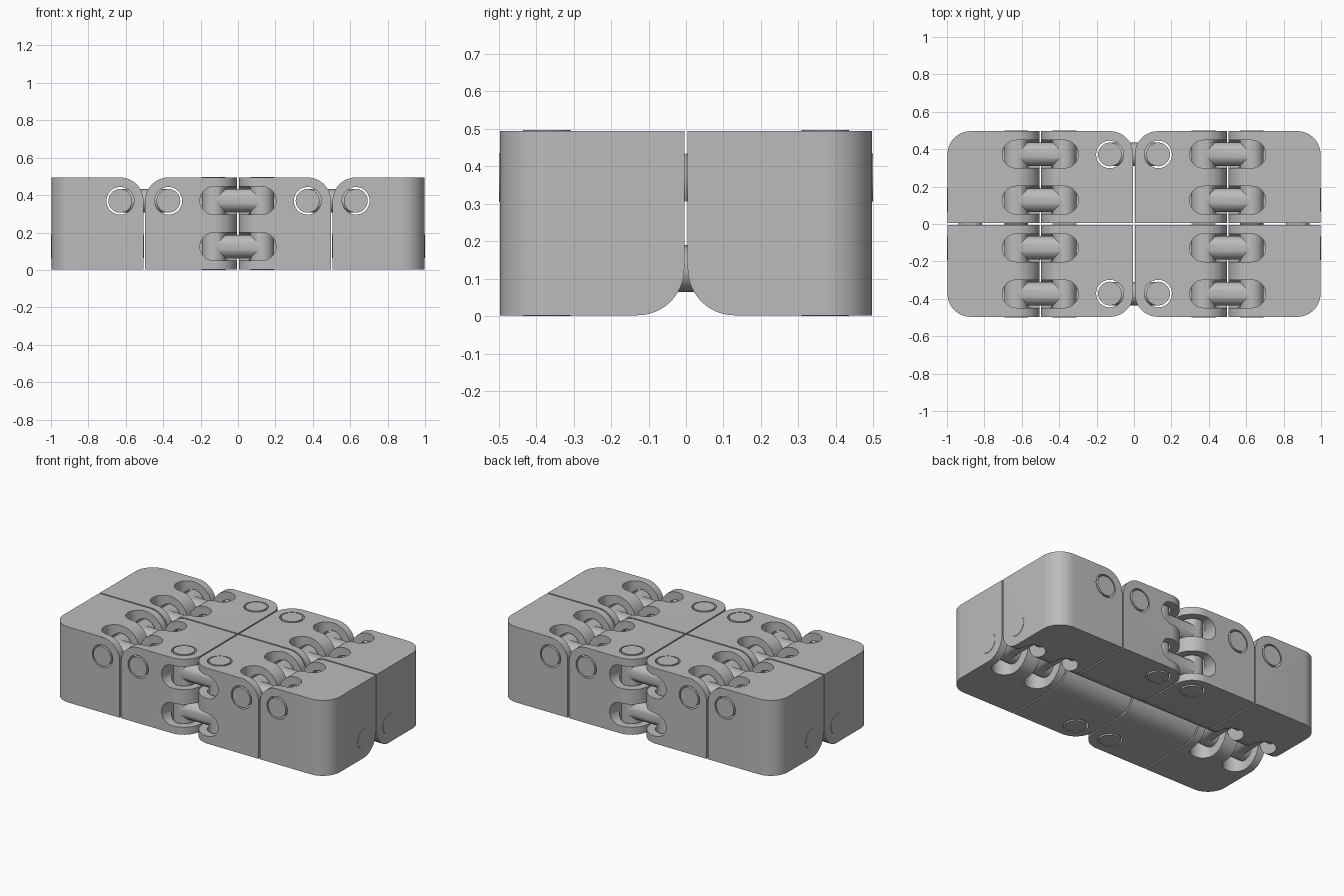
import bpy, bmesh, math
from mathutils import Matrix, Vector

if "Cube" in bpy.data.objects:
    bpy.data.objects.remove(bpy.data.objects["Cube"])

S, P = 0.492, 0.501        # block size and spacing
R = 0.1245                 # rounded edge radius = pin distance from the faces
D = (P - S) / 2 + R        # pin distance from the hinge plane
ZC = 0.248                 # block centre height
PIN_R, HOLE_R, SLOT_R = 0.0635, 0.0735, 0.0745
PIN_LEN = 0.497
LINKS = (-0.123, 0.123)    # link positions along a pin
X, Y, Z = Vector((1, 0, 0)), Vector((0, 1, 0)), Vector((0, 0, 1))

grey = bpy.data.materials.new("grey_plastic")
grey.diffuse_color = (0.5, 0.5, 0.5, 1)
grey.use_nodes = True
grey.node_tree.nodes["Principled BSDF"].inputs["Base Color"].default_value = grey.diffuse_color


def to_object(bm, name, matrix=Matrix()):
    bm.transform(matrix)
    bmesh.ops.recalc_face_normals(bm, faces=bm.faces)
    mesh = bpy.data.meshes.new(name)
    bm.to_mesh(mesh)
    bm.free()
    ob = bpy.data.objects.new(name, mesh)
    bpy.context.collection.objects.link(ob)
    return ob


def cylinder(name, radius, length, axis, centre, matrix):
    bm = bmesh.new()
    bmesh.ops.create_cone(bm, cap_ends=True, segments=40, radius1=radius,
                          radius2=radius, depth=length)
    rot = Z.rotation_difference(axis).to_matrix().to_4x4()
    return to_object(bm, name, matrix @ Matrix.Translation(centre) @ rot)


def swing_slot(side, offset, matrix):
    """Space swept by a link turning a quarter turn about its pin."""
    bm = bmesh.new()
    rings = []
    n, far = 20, 0.3
    for i in range(n + 1):
        a = math.pi * i / n
        t = offset + SLOT_R * math.cos(a)
        w = SLOT_R * math.sin(a)
        x0, x1 = side * (D + w), side * (D - far)
        rings.append([bm.verts.new(p) for p in
                      ((x0, t, -w), (x1, t, -w), (x1, t, far), (x0, t, far))])
    for r, q in zip(rings, rings[1:]):
        for k in range(4):
            bm.faces.new((r[k], r[(k + 1) % 4], q[(k + 1) % 4], q[k]))
    bm.faces.new(rings[0])
    bm.faces.new(rings[-1])
    return to_object(bm, "slot_cutter", matrix)


def combine(ob, others, operation):
    for other in others:
        mod = ob.modifiers.new("cut", 'BOOLEAN')
        mod.operation, mod.solver, mod.object = operation, 'EXACT', other
    bpy.context.view_layer.update()
    done = ob.evaluated_get(bpy.context.evaluated_depsgraph_get())
    mesh = bpy.data.meshes.new_from_object(done)
    ob.modifiers.clear()
    ob.data = mesh
    for other in others:
        bpy.data.objects.remove(other)


def finish(ob):
    ob.data.materials.clear()
    ob.data.materials.append(grey)
    bpy.ops.object.select_all(action='DESELECT')
    ob.select_set(True)
    bpy.context.view_layer.objects.active = ob
    bpy.ops.object.shade_smooth_by_angle(angle=math.radians(30))


# Hinges: origin between the two pins, pin axis, opening direction
hinges = []
for s in (-1, 1):
    for t in (-1, 1):
        hinges.append((Vector((s * P, t * P / 2, ZC + S / 2 - R)), Y, Z))
    hinges.append((Vector((0, s * (P / 2 + S / 2 - R), ZC)), Z, s * Y))
    hinges.append((Vector((s * 1.5 * P, 0, ZC - S / 2 + R)), X, -Z))

# Blocks: each has three rounded edges
blocks = []
for ix in (-1.5, -0.5, 0.5, 1.5):
    for iy in (-0.5, 0.5):
        sx, sy = math.copysign(1, ix), math.copysign(1, iy)
        outer = abs(ix) > 1
        centre = Vector((ix * P, iy * P, ZC))
        toward = -sx if outer else sx          # side of the top hinge
        bm = bmesh.new()
        bmesh.ops.create_cube(bm, size=S)
        edges = []
        for e in bm.edges:
            m = (e.verts[0].co + e.verts[1].co) / S
            if ((m - Vector((toward, 0, 1))).length < 0.1
                    or (m - Vector((-toward, sy, 0))).length < 0.1
                    or (m - Vector((0, -sy, -1))).length < 0.1):
                edges.append(e)
        bmesh.ops.bevel(bm, geom=edges, offset=R, offset_type='OFFSET',
                        segments=12, profile=0.5, affect='EDGES')
        name = "outer_block" if outer else "inner_block"
        blocks.append((to_object(bm, name, Matrix.Translation(centre)), centre))

cutters = {ob.name: [] for ob, _ in blocks}
for origin, axis, out in hinges:
    across = axis.cross(out)
    frame = Matrix((across, axis, out)).transposed().to_4x4()
    frame.translation = origin

    # Pin holes and link slots in the two joined blocks
    for side in (-1, 1):
        guess = origin + across * side * P / 2
        block = min(blocks, key=lambda b: (b[1] - guess).length)[0]
        cutters[block.name].append(
            cylinder("hole_cutter", HOLE_R, 0.7, Y, (side * D, 0, 0), frame))
        for off in LINKS:
            cutters[block.name].append(swing_slot(side, off, frame))

    # Two pins joined by two round links
    hinge = cylinder("hinge_link", PIN_R, PIN_LEN, Y, (-D, 0, 0), frame)
    parts = [cylinder("link_bar", PIN_R - 0.0008, 2 * D, X, (0, off, 0), frame)
             for off in LINKS]
    parts.append(cylinder("pin", PIN_R, PIN_LEN, Y, (D, 0, 0), frame))
    combine(hinge, parts, 'UNION')
    finish(hinge)

for block, _ in blocks:
    combine(block, cutters[block.name], 'DIFFERENCE')
    finish(block)
